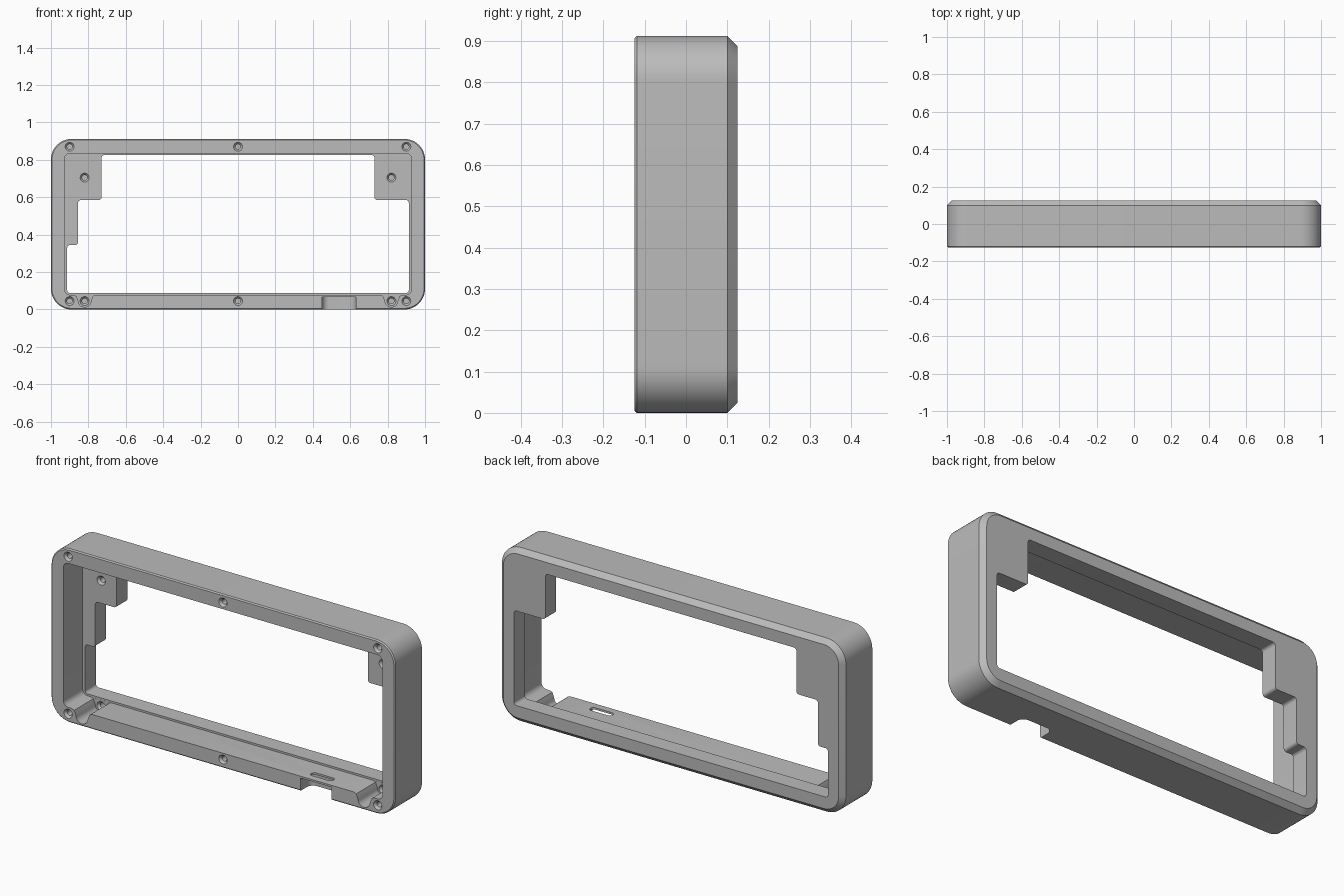
import bpy, bmesh
from math import cos, sin, pi
from mathutils import Vector

cube = bpy.data.objects.get("Cube")
if cube:
    bpy.data.objects.remove(cube, do_unlink=True)

H = 0.912          # frame height
FRONT, BACK = -0.125, 0.125
LEDGE = 0.035      # front of the back plate

grey = bpy.data.materials.new("grey plastic")
grey.use_nodes = True
grey.diffuse_color = (0.5, 0.5, 0.5, 1)
grey.node_tree.nodes["Principled BSDF"].inputs["Base Color"].default_value = grey.diffuse_color


def rounded(points, radius, steps=8):
    """Round every corner of a closed 2D outline."""
    out = []
    for i, p in enumerate(points):
        p = Vector(p)
        a = (Vector(points[i - 1]) - p).normalized()
        b = (Vector(points[(i + 1) % len(points)]) - p).normalized()
        half = a.angle(b) / 2
        centre = p + (a + b).normalized() * radius / sin(half)
        start = p + a * radius / math_tan(half) - centre
        end = p + b * radius / math_tan(half) - centre
        sweep = start.angle(end)
        for k in range(steps + 1):
            t = k / steps
            out.append(centre + (start * sin((1 - t) * sweep) + end * sin(t * sweep)) / sin(sweep))
    return out


def math_tan(a):
    return sin(a) / cos(a)


def box_outline(x0, x1, z0, z1):
    return [(x0, z0), (x1, z0), (x1, z1), (x0, z1)]


def loft(name, rings):
    """Skin a stack of equal-sized rings and cap both ends."""
    bm = bmesh.new()
    loops = [[bm.verts.new(p) for p in ring] for ring in rings]
    n = len(loops[0])
    for lo, hi in zip(loops, loops[1:]):
        for i in range(n):
            j = (i + 1) % n
            bm.faces.new((lo[i], lo[j], hi[j], hi[i]))
    bm.faces.new(loops[0])
    bm.faces.new(loops[-1])
    bmesh.ops.recalc_face_normals(bm, faces=bm.faces)
    mesh = bpy.data.meshes.new(name)
    bm.to_mesh(mesh)
    bm.free()
    mesh.materials.append(grey)
    ob = bpy.data.objects.new(name, mesh)
    bpy.context.collection.objects.link(ob)
    return ob


def along_y(outline, y0, y1):
    return loft("cutter", [[(p[0], y, p[1]) for p in outline] for y in (y0, y1)])


def along_z(outline, z0, z1):
    return loft("cutter", [[(p[0], p[1], z) for p in outline] for z in (z0, z1)])


def screw_hole(x, z, y, depth):
    """Countersunk blind hole drilled towards the back."""
    profile = [(-0.02, 0.024), (0, 0.024), (0.012, 0.014), (depth, 0.014)]
    turn = [2 * pi * k / 24 for k in range(24)]
    return loft("cutter", [[(x + r * cos(a), y + d, z + r * sin(a)) for a in turn] for d, r in profile])


# Outer body, chamfered front and back
rings = []
for y, inset in ((FRONT, 0.006), (FRONT + 0.006, 0), (0.1, 0), (BACK, 0.025)):
    outline = rounded(box_outline(inset - 1, 1 - inset, inset, H - inset), 0.11 - inset, 12)
    rings.append([(p.x, y, p.y) for p in outline])
frame = loft("frame", rings)

# Front cavity and stepped window through the back plate
window = [(-0.913, 0.088), (0.913, 0.088), (0.913, 0.585), (0.73, 0.585), (0.73, 0.825),
          (-0.73, 0.825), (-0.73, 0.585), (-0.855, 0.585), (-0.855, 0.345), (-0.913, 0.345)]
cutters = [
    along_y(rounded(box_outline(-0.928, 0.928, 0.078, 0.835), 0.03), -0.2, LEDGE),
    along_y(rounded(window, 0.015), 0, 0.2),
]

# Screw pockets in the lower corners
for s in (-1, 1):
    arc = [(s * 0.82 + 0.034 * cos(a), 0.045 + 0.032 * sin(a))
           for a in [pi + pi * k / 14 for k in range(15)]]
    pocket = arc + [(s * 0.82 + 0.045, 0.072), (s * 0.82 + 0.06, 0.079), (s * 0.82 + 0.06, 0.12),
                    (s * 0.82 - 0.06, 0.12), (s * 0.82 - 0.06, 0.079), (s * 0.82 - 0.045, 0.072)]
    cutters.append(along_y(pocket, -0.2, LEDGE - 0.0005))

# Cable notch under the front edge, with a slot in its roof
cutters.append(along_z(rounded(box_outline(0.45, 0.63, -0.25, -0.035), 0.035), -0.1, 0.068))
cutters.append(along_z(rounded(box_outline(0.475, 0.605, -0.088, -0.052), 0.0175), 0.05, 0.1))

# Screw holes on the front rim and on the back plate
for x in (-0.9, 0, 0.9):
    for z in (0.045, 0.87):
        cutters.append(screw_hole(x, z, FRONT, 0.1))
for x in (-0.82, 0.82):
    for z in (0.045, 0.705):
        cutters.append(screw_hole(x, z, LEDGE, 0.05))

# Cut everything out of the body
bpy.context.view_layer.objects.active = frame
for cutter in cutters:
    cutter.hide_render = True
    mod = frame.modifiers.new("cut", 'BOOLEAN')
    mod.operation = 'DIFFERENCE'
    mod.solver = 'EXACT'
    mod.object = cutter
    bpy.ops.object.modifier_apply(modifier=mod.name)
    bpy.data.objects.remove(cutter, do_unlink=True)

bpy.ops.object.select_all(action='DESELECT')
frame.select_set(True)
bpy.ops.object.shade_smooth_by_angle(angle=pi / 6)
